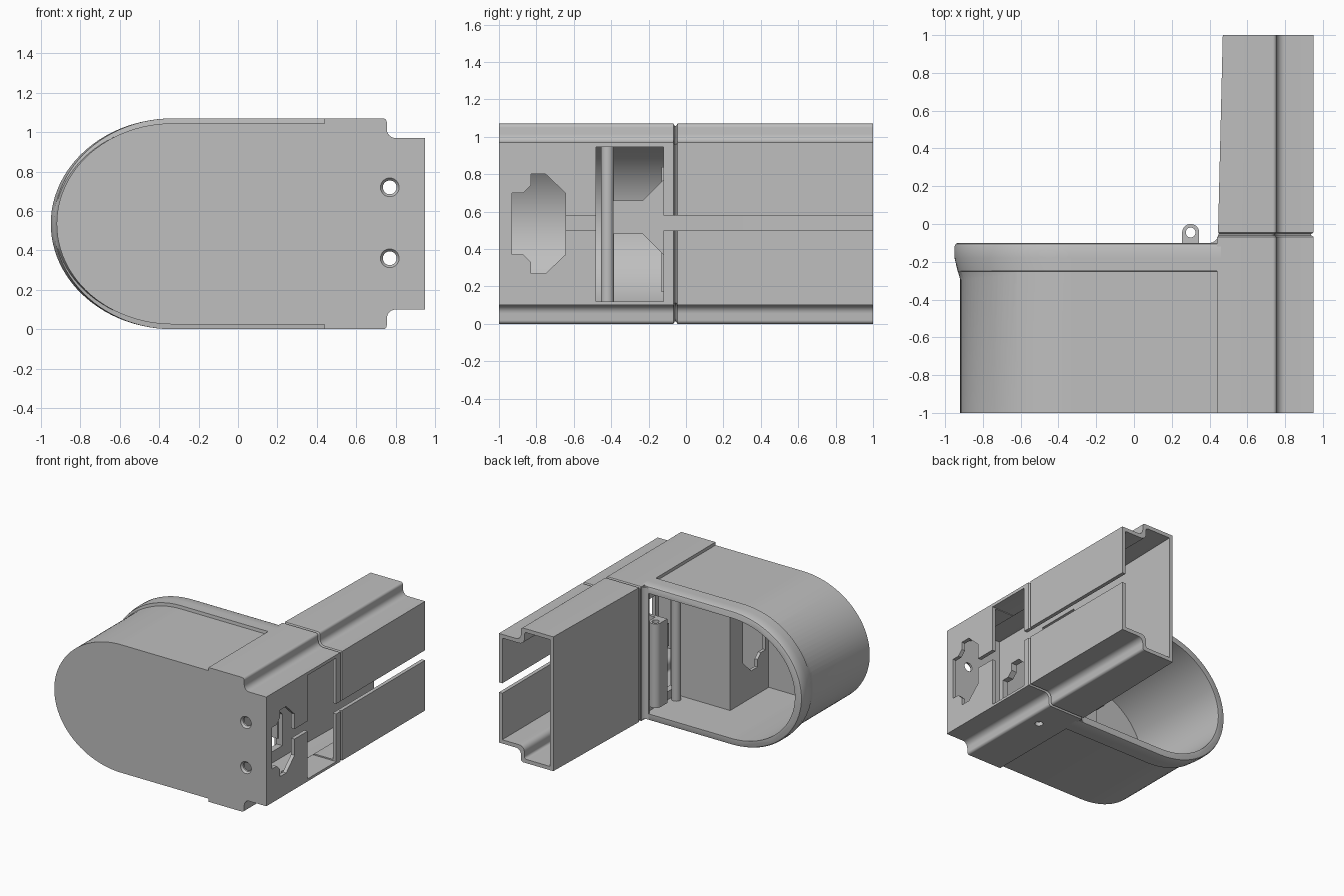
import bpy, bmesh
from math import cos, sin, pi, radians

cube = bpy.data.objects.get("Cube")
if cube:
    bpy.data.objects.remove(cube, do_unlink=True)

GREY = (0.52, 0.52, 0.52, 1)
mat = bpy.data.materials.new("plain grey")
mat.use_nodes = True
mat.diffuse_color = GREY
mat.node_tree.nodes["Principled BSDF"].inputs["Base Color"].default_value = GREY
H = 1.07  # overall height


def loft(name, rings):
    """Skin a list of equal-length point rings and cap both ends."""
    bm = bmesh.new()
    loops = [[bm.verts.new(p) for p in ring] for ring in rings]
    n = len(loops[0])
    for a, b in zip(loops, loops[1:]):
        for i in range(n):
            j = (i + 1) % n
            bm.faces.new((a[i], a[j], b[j], b[i]))
    bm.faces.new(loops[0])
    bm.faces.new(loops[-1])
    bmesh.ops.recalc_face_normals(bm, faces=bm.faces)
    mesh = bpy.data.meshes.new(name)
    bm.to_mesh(mesh)
    bm.free()
    mesh.materials.append(mat)
    obj = bpy.data.objects.new(name, mesh)
    bpy.context.collection.objects.link(obj)
    return obj


def at_y(pts, y):
    return [(x, y, z) for x, z in pts]


def across(name, pts, x0, x1):
    return loft(name, [[(x, y, z) for y, z in pts] for x in (x0, x1)])


def box(name, x0, x1, y0, y1, z0, z1):
    return across(name, [(y0, z0), (y1, z0), (y1, z1), (y0, z1)], x0, x1)


def arc(cx, cy, r, a0, a1, n=6):
    angles = [radians(a0 + (a1 - a0) * i / n) for i in range(n + 1)]
    return [(cx + r * cos(a), cy + r * sin(a)) for a in angles]


def circle(cx, cy, r, n=32):
    return arc(cx, cy, r, 0, 360, n)[:-1]


def upright(name, pts, z0, z1):
    return loft(name, [[(x, y, z) for x, y in pts] for z in (z0, z1)])


def boolean(obj, tool, op="DIFFERENCE"):
    mod = obj.modifiers.new("boolean", "BOOLEAN")
    mod.operation = op
    mod.solver = "EXACT"
    mod.object = tool
    bpy.context.view_layer.objects.active = obj
    bpy.ops.object.modifier_apply(modifier=mod.name)


def discard(*objs):
    for o in objs:
        bpy.data.objects.remove(o, do_unlink=True)


def d_shape(left, half, right=0.46, n=48):
    """Flat on the right, rounded on the left."""
    cx, mid = -0.33, H / 2
    pts = [(right, mid - half), (right, mid + half)]
    for i in range(n + 1):
        a = pi / 2 + pi * i / n
        pts.append((cx + (cx - left) * cos(a), mid + half * sin(a)))
    return pts


def stem_shape(left, t=0.0):
    """Stepped rail section, shrunk inward by t."""
    low = [(left + t, t)]
    low += arc(0.735 - t, 0.02 + t, 0.02, -90, 0)
    low += arc(0.8 - t, 0.055 + t, 0.045, 180, 90)
    low += [(0.95 - t, 0.1 + t)]
    return low + [(x, H - z) for x, z in reversed(low)]


# Rounded housing with its raised rear rim
housing = loft("housing", [at_y(d_shape(-0.92, 0.51), y) for y in (-1, -0.11)])
rim = loft("rim", [at_y(d_shape(l, h, 0.461), y) for y, l, h in (
    (-0.33, -0.91, 0.505), (-0.252, -0.932, 0.507), (-0.249, -0.934, 0.535),
    (-0.18, -0.95, 0.535), (-0.118, -0.95, 0.535),
    (-0.105, -0.944, 0.529), (-0.1, -0.932, 0.517))])
boolean(housing, rim, "UNION")
hollow = loft("hollow", [at_y(d_shape(-0.89, 0.48, 0.425), y) for y in (-0.97, 0)])
boolean(housing, hollow)
discard(rim, hollow)

# Hollow stepped stem with a seam groove
stem = loft("stem", [at_y(stem_shape(l, t), y) for y, l, t in (
    (-1, 0.44, 0), (-0.068, 0.44, 0), (-0.06, 0.44, 0.012),
    (-0.053, 0.44, 0.012), (-0.045, 0.445, 0), (1, 0.47, 0))])
hollow = loft("hollow", [at_y(stem_shape(l, 0.03), y) for y, l in (
    (-0.97, 0.442), (-0.05, 0.445), (1.1, 0.472))])
boolean(stem, hollow)
discard(hollow)

# Inner compartment behind the front plate
inner_wall = box("inner_wall", -0.05, 0.45, -0.51, -0.485, 0.04, 1.03)
inner_side = box("inner_side", -0.05, -0.025, -0.98, -0.49, 0.04, 1.03)

# Front window cut through stem, housing and inner side
mid = H / 2
half = [(-0.93, 0.165), (-0.87, 0.165), (-0.83, 0.205), (-0.83, 0.265),
        (-0.75, 0.265), (-0.645, 0.165)]
window = across("window", [(y, mid + z) for y, z in half]
                + [(y, mid - z) for y, z in reversed(half)], -0.3, 1.1)
for part in (stem, housing, inner_side):
    boolean(part, window)

# Rear window: open outside, two chamfered openings inside
opening = box("opening", 0.9, 1.1, -0.48, -0.12, 0.12, 0.945)
boolean(stem, opening)
upper = across("upper", [(-0.48, 0.66), (-0.48, 0.945), (-0.12, 0.945),
                         (-0.12, 0.77), (-0.23, 0.66)], 0.35, 0.9)
lower = across("lower", [(-0.48, 0.12), (-0.48, 0.48), (-0.23, 0.48),
                         (-0.12, 0.37), (-0.12, 0.12)], 0.35, 0.9)
link = box("link", 0.35, 0.9, -0.48, -0.39, 0.45, 0.7)
for part in (stem, housing):
    for tool in (upper, lower, link):
        boolean(part, tool)

# Slot along the stem's outer face
slot = box("slot", 0.88, 1.1, -0.7, 1.1, 0.5, 0.58)
boolean(stem, slot)
discard(window, opening, upper, lower, link, slot)

# Countersunk screw holes in the front and a drain hole underneath
for z in (0.36, 0.72):
    hole = loft("hole", [at_y(circle(0.77, z, r), y) for y, r in (
        (-1.01, 0.056), (-0.985, 0.035), (-0.94, 0.035))])
    boolean(stem, hole)
    discard(hole)
drain = upright("drain", circle(0.64, -0.32, 0.03), -0.1, 0.06)
boolean(stem, drain)
discard(drain)

# Hinge barrel with its bore and mounting web
barrel = upright("hinge_barrel", [(0.255, -0.13), (0.345, -0.13)]
                 + arc(0.3, -0.045, 0.045, 0, 180, 20), 0.17, 0.84)
bore = upright("bore", circle(0.3, -0.045, 0.026), 0.1, 0.9)
boolean(barrel, bore)
discard(bore)
web = box("hinge_web", 0.3, 0.44, -0.13, -0.105, 0.17, 0.84)

# Pin in the rear window and fillet between rim and stem
pin = upright("window_pin", circle(0.38, -0.42, 0.035), 0.04, 1.03)
fillet = upright("rear_fillet", arc(0.4, -0.055, 0.045, -90, 0, 8)
                 + [(0.46, -0.055), (0.46, -0.11), (0.4, -0.11)], 0.012, H - 0.012)

for part in (housing, stem, barrel, pin, fillet):
    bpy.ops.object.select_all(action="DESELECT")
    part.select_set(True)
    bpy.context.view_layer.objects.active = part
    bpy.ops.object.shade_smooth_by_angle(angle=radians(30))
